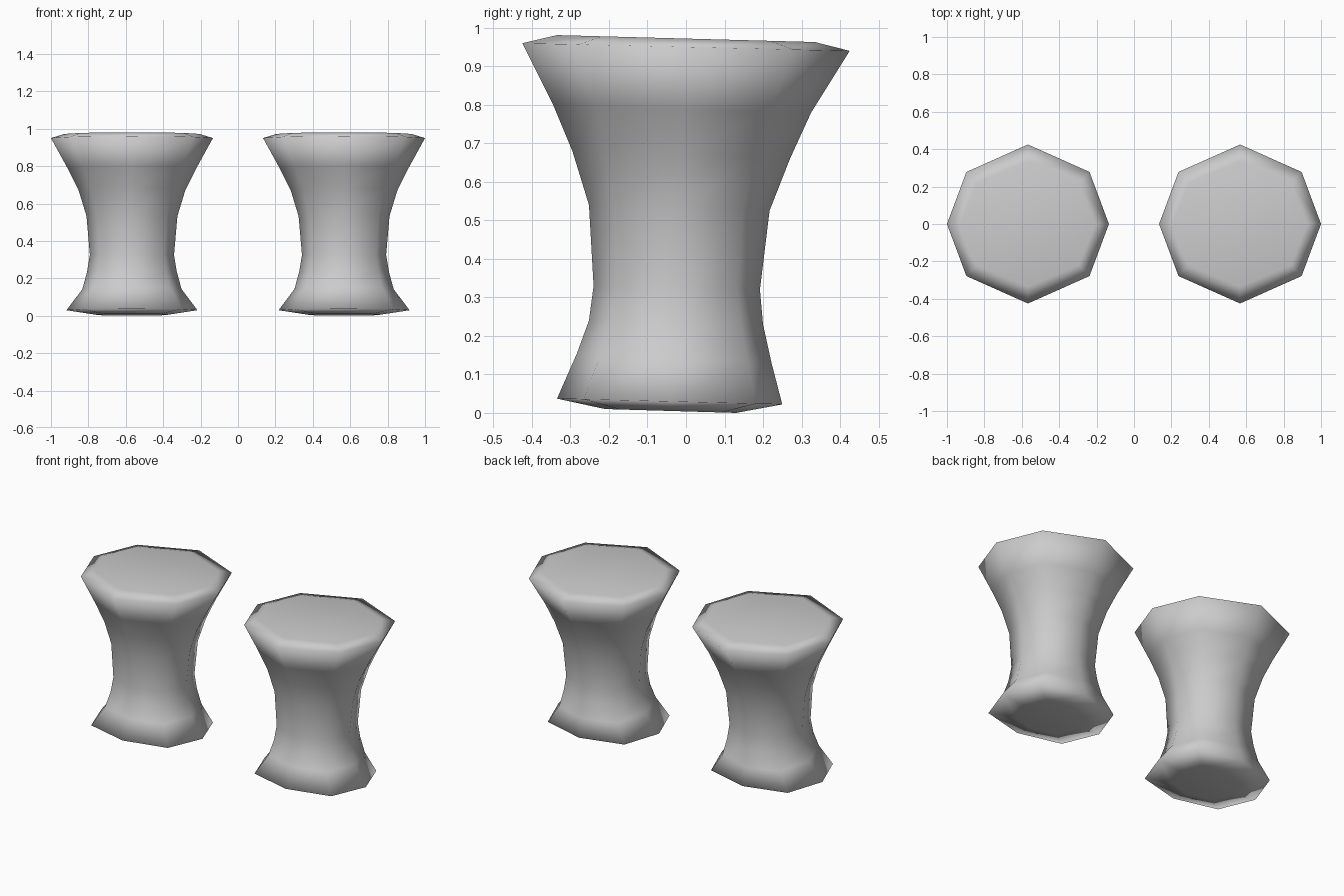
import bpy
import bmesh

cube = bpy.data.objects.get("Cube")
if cube:
    bpy.data.objects.remove(cube, do_unlink=True)

grey = bpy.data.materials.new("plain_grey")
grey.use_nodes = True
colour = (0.6, 0.6, 0.6, 1)
grey.diffuse_color = colour
grey.node_tree.nodes["Principled BSDF"].inputs["Base Color"].default_value = colour

# Rings from base to top: front z, back z, front y, back y, half width
RINGS = [
    (0.01, 0.00, -0.21, 0.13, 0.19),
    (0.037, 0.022, -0.335, 0.25, 0.35),
    (0.155, 0.13, -0.283, 0.222, 0.265),
    (0.24, 0.23, -0.252, 0.2, 0.24),
    (0.33, 0.32, -0.24, 0.192, 0.225),
    (0.54, 0.525, -0.252, 0.217, 0.243),
    (0.68, 0.66, -0.295, 0.27, 0.285),
    (0.80, 0.78, -0.345, 0.325, 0.345),
    (0.96, 0.94, -0.425, 0.425, 0.433),
    (0.981, 0.963, -0.335, 0.335, 0.36),
]
SIDES = [(1, 0), (1, 1), (0, 1), (-1, 1), (-1, 0), (-1, -1), (0, -1), (1, -1)]


def octagon(bm, zf, zb, yf, yb, half):
    """Slightly tilted eight-sided ring with corners on the axes."""
    mid, depth = (yf + yb) / 2, (yb - yf) / 2
    verts = []
    for sx, sy in SIDES:
        diagonal = sx and sy
        x = half * sx * (0.76 if diagonal else 1)
        y = mid + depth * sy * (0.77 - 0.12 * zf if diagonal else 1)
        z = zf + (zb - zf) * (y - yf) / (yb - yf)
        verts.append(bm.verts.new((x, y, z)))
    return verts


def pedestal(name, x):
    bm = bmesh.new()
    rings = [octagon(bm, *ring) for ring in RINGS]
    # Flared body walls and the two caps
    for low, high in zip(rings, rings[1:]):
        for i in range(8):
            j = (i + 1) % 8
            bm.faces.new((low[i], low[j], high[j], high[i]))
    bm.faces.new(rings[0][::-1])
    bm.faces.new(rings[-1])
    for face in bm.faces:
        face.smooth = True
    mesh = bpy.data.meshes.new(name)
    bm.to_mesh(mesh)
    bm.free()
    mesh.materials.append(grey)
    obj = bpy.data.objects.new(name, mesh)
    obj.location.x = x
    bpy.context.collection.objects.link(obj)


for side, sign in (("left", 1), ("right", -1)):
    pedestal(side + "_pedestal", sign * 0.567)
